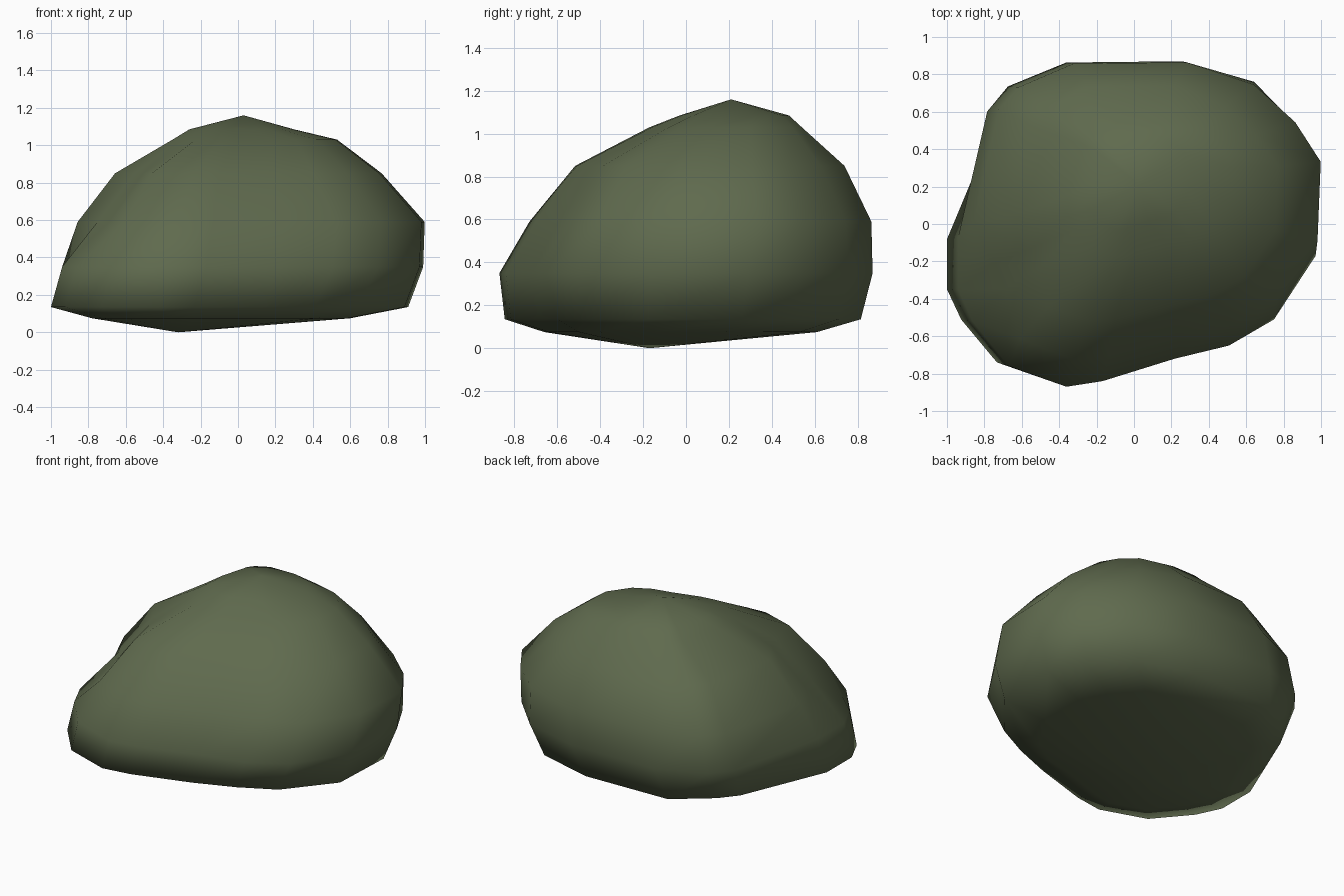
import bpy, bmesh
from mathutils import Vector

cube = bpy.data.objects.get("Cube")
if cube:
    bpy.data.objects.remove(cube, do_unlink=True)

# Footprint seen from above, normalised later to each level's extents
OUTLINE = [(-1, -.07), (-1, -.35), (-.92, -.52), (-.72, -.76), (-.4, -.87), (-.2, -.84),
           (.2, -.72), (.5, -.65), (.75, -.51), (.98, -.17), (1, .29), (.87, .53),
           (.64, .76), (.24, .87), (-.4, .86), (-.7, .71), (-.81, .58)]
HALF_DEPTH = .87

# Directions in which a level may be dented, or bulged by a negative depth
SIDE, BACK_CORNER, FAR_CORNER, FRONT, FRONT_SLOPE = [
    Vector(d).normalized() for d in
    [(-.91, -.41), (-.76, .64), (.72, .69), (-.4, -.85), (.6, -.6)]]

# Levels: height, left, right, front, back, dents
LEVELS = [(.075, -.78, .6, -.66, .61, {BACK_CORNER.freeze(): .05}),
          (.135, -1, .91, -.845, .815,
           {BACK_CORNER.freeze(): .08, FRONT_SLOPE.freeze(): .07}),
          (.35, -.94, .99, -.87, .87, {BACK_CORNER.freeze(): -.04}),
          (.59, -.89, 1, -.73, .865,
           {SIDE.freeze(): .17, BACK_CORNER.freeze(): -.02, FAR_CORNER.freeze(): .03}),
          (.85, -.69, .77, -.55, .74,
           {SIDE.freeze(): .22, FAR_CORNER.freeze(): .05, FRONT.freeze(): .06}),
          (1.03, -.35, .53, -.17, .54, {}),
          (1.085, -.26, .3, -.03, .48, {})]
BOTTOM = (-.32, -.17, 0)
PEAK = (.03, .21, 1.16)


def remap(value, half, low, high):
    return low + (value / half + 1) / 2 * (high - low)


def make_ring(bm, z, left, right, front, back, dents):
    """One horizontal section with its local dents."""
    ring = []
    for x, y in OUTLINE:
        facing = Vector((x, y)).normalized()
        shrink = 1
        for direction, depth in dents.items():
            shrink -= depth * max(0, facing.dot(direction)) ** 24
        ring.append(bm.verts.new((remap(x, 1, left, right) * shrink,
                                  remap(y, HALF_DEPTH, front, back) * shrink, z)))
    return ring


# Boulder body: lofted sections closed by a low point and a peak
bm = bmesh.new()
rings = [make_ring(bm, *level) for level in LEVELS]
count = len(OUTLINE)
low, top = bm.verts.new(BOTTOM), bm.verts.new(PEAK)
for i in range(count):
    j = (i + 1) % count
    for a, b in zip(rings, rings[1:]):
        bm.faces.new((a[i], a[j], b[j], b[i]))
    bm.faces.new((low, rings[0][j], rings[0][i]))
    bm.faces.new((top, rings[-1][i], rings[-1][j]))
bmesh.ops.recalc_face_normals(bm, faces=bm.faces)
for face in bm.faces:
    face.smooth = True

mesh = bpy.data.meshes.new("boulder")
bm.to_mesh(mesh)
bm.free()
boulder = bpy.data.objects.new("boulder", mesh)
bpy.context.collection.objects.link(boulder)

# Mossy stone colour
moss = bpy.data.materials.new("mossy_green")
moss.use_nodes = True
colour = (.115, .145, .076, 1)
moss.diffuse_color = colour
moss.node_tree.nodes["Principled BSDF"].inputs["Base Color"].default_value = colour
mesh.materials.append(moss)
